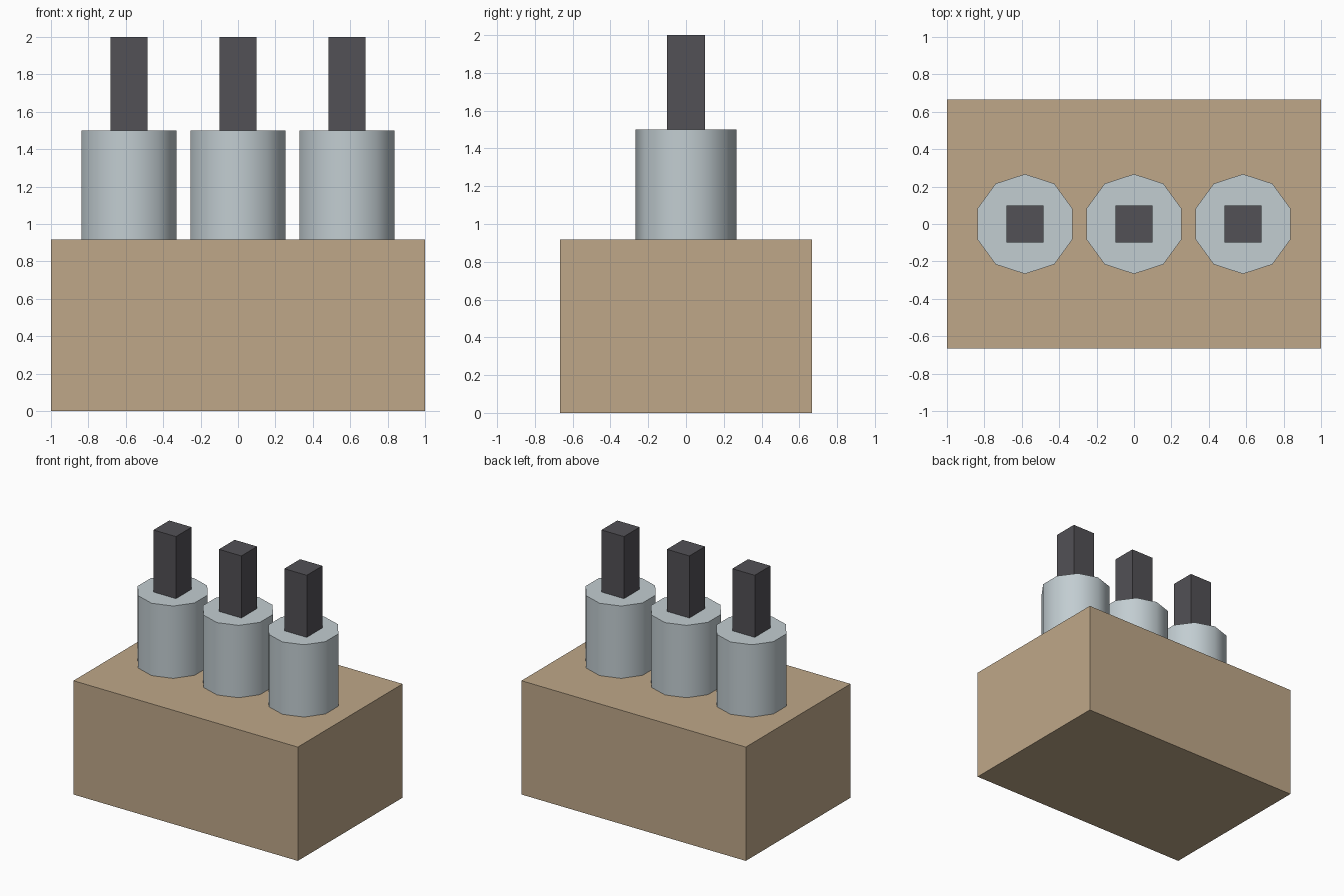
import bpy
import math

if "Cube" in bpy.data.objects:
    bpy.data.objects.remove(bpy.data.objects["Cube"])


def material(name, color):
    mat = bpy.data.materials.new(name)
    mat.diffuse_color = (*color, 1.0)
    mat.use_nodes = True
    mat.node_tree.nodes["Principled BSDF"].inputs["Base Color"].default_value = mat.diffuse_color
    return mat


TAN = material("tan", (0.52, 0.39, 0.25))
PALE = material("pale_blue_grey", (0.54, 0.61, 0.64))
DARK = material("dark_grey", (0.085, 0.082, 0.092))


def finish(name, mat):
    obj = bpy.context.object
    obj.name = name
    obj.data.materials.append(mat)
    return obj


def box(name, x, size, z0, mat):
    bpy.ops.mesh.primitive_cube_add(size=1, location=(x, 0, z0 + size[2] / 2))
    bpy.context.object.scale = size
    bpy.ops.object.transform_apply(location=False, rotation=False, scale=True)
    return finish(name, mat)


# Base block
box("base_block", 0, (2.0, 1.333, 0.917), 0, TAN)

# Three ten-sided sleeves running down through the block, each with a square post
BOTTOM, TOP = 0.001, 1.5
for side, x in (("left", -0.583), ("middle", 0), ("right", 0.583)):
    bpy.ops.mesh.primitive_cylinder_add(
        vertices=10, radius=0.267, depth=TOP - BOTTOM,
        location=(x, 0, (TOP + BOTTOM) / 2))
    finish(f"{side}_sleeve", PALE)
    bpy.ops.object.shade_smooth_by_angle(angle=math.radians(40))
    box(f"{side}_post", x, (0.2, 0.2, 0.5), TOP, DARK)
